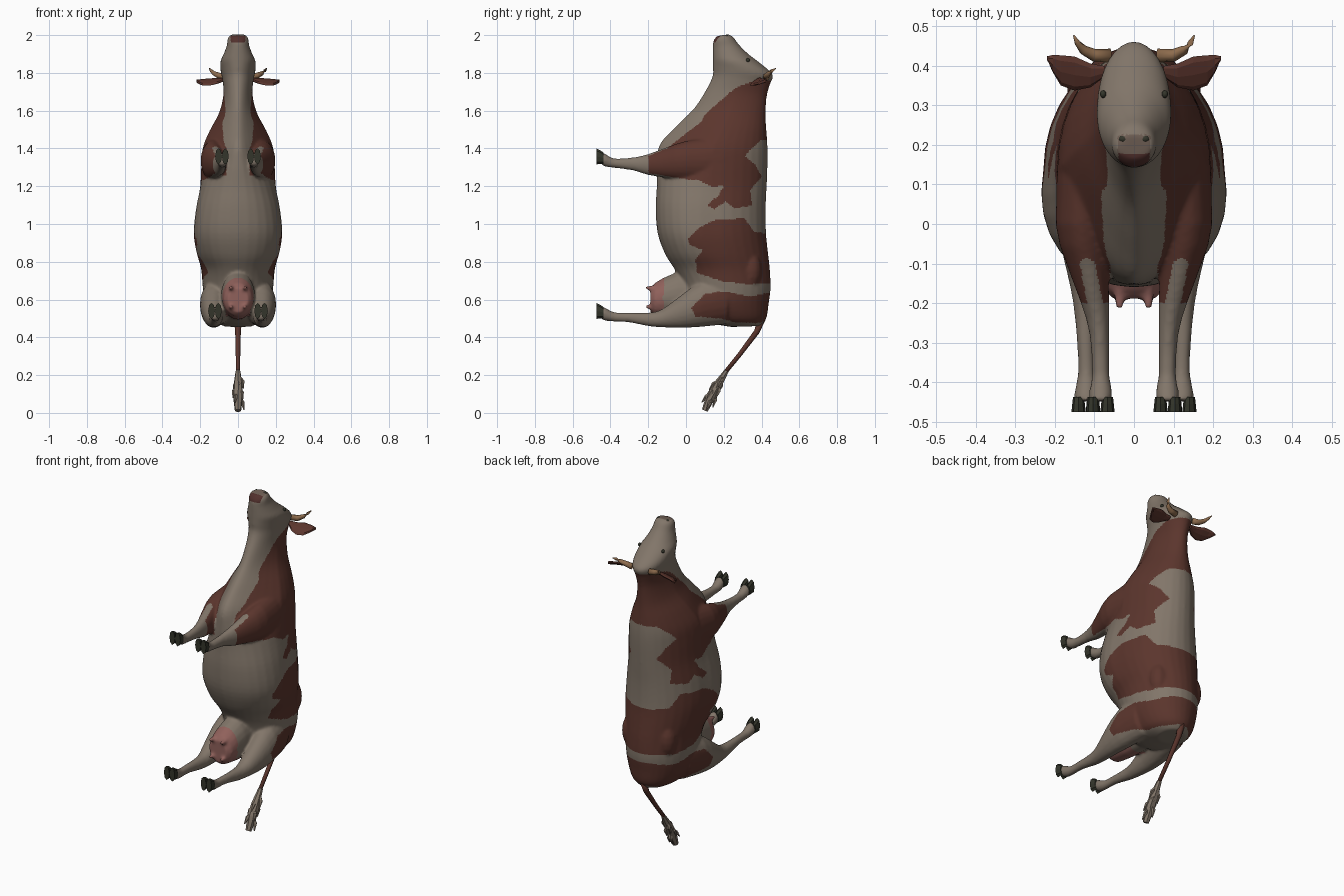
import bpy, bmesh, math, random
from mathutils import Vector

random.seed(4)
if "Cube" in bpy.data.objects:
    bpy.data.objects.remove(bpy.data.objects["Cube"])


def material(name, colour):
    m = bpy.data.materials.new(name)
    m.use_nodes = True
    m.diffuse_color = (*colour, 1)
    bsdf = m.node_tree.nodes["Principled BSDF"]
    bsdf.inputs["Base Color"].default_value = (*colour, 1)
    bsdf.inputs["Roughness"].default_value = 0.9
    return m


HIDE = material("pale hide", (.222, .18, .142))
BROWN = material("brown hide", (.105, .036, .026))
PINK = material("udder pink", (.28, .12, .105))
HORN = material("horn tan", (.27, .15, .075))
HOOF = material("hoof dark", (.034, .036, .024))
LIP = material("lip red", (.085, .03, .026))
MUZZLE = material("muzzle brown", (.16, .115, .09))


def loft(bm, rings, n=20):
    """Skin closed rings: centre, half axis u, half axis v, keel (pinch of the -v side)."""
    loops = []
    for c, u, v, keel in rings:
        c, u, v = Vector(c), Vector(u), Vector(v)
        loop = []
        for i in range(n):
            a = 2 * math.pi * i / n
            pinch = 1 - keel * max(0, -math.sin(a))
            loop.append(bm.verts.new(c + u * math.cos(a) * pinch + v * math.sin(a)))
        loops.append(loop)
    for a, b in zip(loops, loops[1:]):
        for i in range(n):
            j = (i + 1) % n
            bm.faces.new((a[i], a[j], b[j], b[i]))
    bm.faces.new(loops[0])
    bm.faces.new(loops[-1])


def spline(rows, steps=4):
    """Smooth curve through rows of numbers."""
    rows = [Vector(r) for r in rows]
    ends = [rows[0]] + rows + [rows[-1]]
    out = []
    for a, b, c, d in zip(ends, ends[1:], ends[2:], ends[3:]):
        for k in range(steps):
            t = k / steps
            out.append(b + (c - a) * (t / 2) + (a * 2 - b * 5 + c * 4 - d) * (t * t / 2)
                       + (b * 3 - a - c * 3 + d) * (t ** 3 / 2))
    return out + [rows[-1]]


def finish(bm, name, mats, smooth=True):
    bmesh.ops.recalc_face_normals(bm, faces=bm.faces)
    mesh = bpy.data.meshes.new(name)
    bm.to_mesh(mesh)
    bm.free()
    ob = bpy.data.objects.new(name, mesh)
    bpy.context.collection.objects.link(ob)
    for m in mats:
        mesh.materials.append(m)
    mesh.polygons.foreach_set("use_smooth", [smooth] * len(mesh.polygons))
    return ob


def tube(bm, points, radii, n=8):
    """Round tapered tube through points."""
    pts = [Vector(p) for p in points]
    rings = []
    for i, p in enumerate(pts):
        d = (pts[min(i + 1, len(pts) - 1)] - pts[max(i - 1, 0)]).normalized()
        u = d.cross(Vector((0, .6, .8)) if abs(d.x) > .5 else Vector((1, 0, 0))).normalized()
        rings.append((p, u * radii[i], d.cross(u) * radii[i], 0))
    loft(bm, rings, n)


def ball(bm, centre, size):
    made = bmesh.ops.create_uvsphere(bm, u_segments=12, v_segments=8, radius=1)["verts"]
    bmesh.ops.scale(bm, vec=size, verts=made)
    bmesh.ops.translate(bm, vec=centre, verts=made)


# Trunk, neck and head: belly y, belly z, back y, back z, half width, keel
trunk = [
    (.24, .455, .39, .46, .07, 0), (.08, .49, .425, .5, .135, 0), (0, .58, .438, .58, .175, 0),
    (-.02, .68, .448, .66, .187, 0), (-.06, .76, .444, .76, .195, 0),
    (-.11, .84, .434, .85, .216, -.15), (-.15, .95, .424, .95, .229, -.22),
    (-.16, 1.08, .422, 1.08, .218, -.2), (-.155, 1.2, .427, 1.2, .2, -.05),
    (-.155, 1.32, .432, 1.32, .194, .3), (-.14, 1.42, .432, 1.4, .185, .5),
    (-.06, 1.51, .427, 1.48, .15, .5), (.04, 1.61, .422, 1.57, .1, .35),
    (.1, 1.7, .427, 1.67, .077, .1), (.14, 1.78, .445, 1.74, .082, 0),
    (.142, 1.83, .46, 1.79, .092, 0), (.142, 1.87, .395, 1.85, .093, 0),
    (.142, 1.9, .33, 1.9, .076, 0), (.142, 1.935, .28, 1.95, .06, 0),
    (.145, 1.97, .25, 1.99, .055, 0), (.165, 1.995, .225, 2.004, .043, 0)]
bm = bmesh.new()
loft(bm, [((0, (fy + by) / 2, (fz + bz) / 2), (w, 0, 0), (0, (by - fy) / 2, (bz - fz) / 2), k)
          for fy, fz, by, bz, w, k in spline(trunk)], 32)

# Legs: y, centre z, half depth z, centre x, half width x
hind = [
    (.22, .6, .13, .1, .085), (.08, .575, .12, .122, .08), (-.03, .535, .085, .13, .06),
    (-.13, .5, .047, .126, .042), (-.2, .495, .036, .124, .03), (-.3, .505, .026, .122, .022),
    (-.38, .508, .025, .12, .022), (-.42, .52, .033, .121, .029), (-.448, .53, .036, .122, .029)]
fore = [
    (.2, 1.34, .13, .11, .08), (.0, 1.335, .105, .13, .068), (-.1, 1.325, .082, .118, .053),
    (-.2, 1.315, .056, .098, .036), (-.28, 1.318, .035, .087, .025), (-.38, 1.322, .025, .084, .022),
    (-.42, 1.335, .033, .084, .029), (-.448, 1.348, .035, .085, .029)]
for s in (-1, 1):
    for leg in (hind, fore):
        loft(bm, [((s * x, y, z), (w, 0, 0), (0, 0, h), 0) for y, z, h, x, w in spline(leg, 2)])
    # Hip bone
    ball(bm, (s * .115, .345, .755), (.056, .056, .1))

# Udder with teats, fused with the body
loft(bm, [((0, y, z), (w, 0, 0), (0, 0, h), 0) for y, z, w, h in (
    (.08, .62, .09, .13), (-.05, .62, .09, .125), (-.12, .61, .084, .105),
    (-.165, .6, .075, .088), (-.188, .597, .055, .065))])
for s in (-1, 1):
    for z in (.56, .66):
        tube(bm, [(s * .035, -.16, z), (s * .036, -.195, z), (s * .037, -.216, z + .004)],
             (.018, .013, .008), 10)

body = finish(bm, "body", [HIDE])
mod = body.modifiers.new("fuse", "REMESH")
mod.mode, mod.voxel_size, mod.use_smooth_shade = "VOXEL", .0075, True
mod = body.modifiers.new("soften", "SMOOTH")
mod.factor, mod.iterations = .5, 8
graph = bpy.context.evaluated_depsgraph_get()
fused = bpy.data.meshes.new_from_object(body.evaluated_get(graph))
body.modifiers.clear()
body.data = fused
fused.materials.clear()
for m in (HIDE, BROWN, PINK, LIP, MUZZLE):
    fused.materials.append(m)

# Brown patch outlines in the side plane (y, z)
patches = [
    [(.6, 1.77), (.35, 1.755), (.26, 1.72), (.18, 1.65), (.1, 1.58), (.08, 1.54), (.0, 1.48),
     (-.1, 1.4), (-.2, 1.36), (-.2, 1.27), (-.02, 1.24), (.07, 1.23), (.13, 1.2), (.2, 1.2),
     (.17, 1.15), (.11, 1.1), (.15, 1.08), (.21, 1.12), (.26, 1.08), (.35, 1.1), (.34, 1.18),
     (.4, 1.25), (.37, 1.31), (.31, 1.36), (.39, 1.44), (.6, 1.48)],
    [(.01, .92), (.07, .98), (.15, 1.02), (.31, 1.03), (.36, .96), (.6, .92), (.6, .7),
     (.33, .68), (.18, .7), (.06, .74), (.05, .81), (.09, .86), (.02, .89)],
    [(.03, .555), (.1, .63), (.2, .645), (.34, .615), (.6, .67), (.6, .52), (.37, .475),
     (.26, .48), (.18, .5), (.05, .51)]]


def inside(y, z, poly):
    hit = False
    for (ya, za), (yb, zb) in zip(poly, poly[1:] + poly[:1]):
        if (za > z) != (zb > z) and y < (yb - ya) * (z - za) / (zb - za) + ya:
            hit = not hit
    return hit


for f in fused.polygons:
    x, y, z = f.center
    f.use_smooth = True
    if (y < -.115 and abs(x) < .082 and .48 < z < .72) or (y < .02 and abs(x) < .065 and z < .56):
        f.material_index = 2
    elif z > 1.962 and y < .178 and abs(x) < .038:
        f.material_index = 3
    elif z > 1.975 and y < .225 and abs(x) < .042:
        f.material_index = 4
    elif (abs(x) > .06 or y > .2) and any(inside(y, z, p) for p in patches):
        f.material_index = 1

# Cloven hooves, two claws on each foot
for s, side in ((1, "left"), (-1, "right")):
    for name, x, z in (("hind", .122, .53), ("front", .085, 1.348)):
        bm = bmesh.new()
        for k in (-1, 1):
            cx = s * x + k * .018
            loft(bm, [((cx, -.437, z), (.014, 0, 0), (0, 0, .03), 0),
                      ((cx, -.455, z + .006), (.016, 0, 0), (0, 0, .037), 0),
                      ((cx, -.475, z + .01), (.018, 0, 0), (0, 0, .042), 0)], 8)
        finish(bm, f"{name}_{side}_hoof", [HOOF], False)

    # Ear: flat pointed leaf
    bm = bmesh.new()
    loft(bm, [((s * ex, ey, ez), (0, w, w * .45), (0, -.004, .008), 0) for ex, ey, ez, w in (
        (.075, .385, 1.765, .014), (.11, .375, 1.757, .03), (.15, .38, 1.752, .043),
        (.185, .388, 1.75, .038), (.205, .405, 1.753, .022), (.22, .42, 1.757, .003))], 8)
    finish(bm, f"{side}_ear", [BROWN], False)

    # Horn: short upward curve
    bm = bmesh.new()
    tube(bm, [(s * .06, .425, 1.778), (s * .1, .426, 1.785), (s * .128, .44, 1.798),
              (s * .142, .456, 1.812), (s * .152, .476, 1.824)], (.018, .016, .012, .008, .002))
    finish(bm, f"{side}_horn", [HORN])

    # Eye and nostril: small dark beads
    for name, pos, size in (("eye", (s * .078, .328, 1.868), (.008, .01, .01)),
                            ("nostril", (s * .027, .215, 1.995), (.012, .009, .008))):
        bm = bmesh.new()
        ball(bm, pos, size)
        finish(bm, f"{side}_{name}", [HOOF])

# Tail and its ragged tuft
bm = bmesh.new()
tube(bm, [(0, .4, .5), (0, .375, .43), (0, .285, .31), (0, .2, .205)], (.022, .015, .012, .011))
finish(bm, "tail", [BROWN])
bm = bmesh.new()
tube(bm, [(0, .215, .222), (0, .17, .15), (0, .135, .09), (0, .1, .012)],
     (.013, .024, .027, .017), 7)
for i in range(9):
    a, t = i * 2.4, i / 9
    side = Vector((math.cos(a), .8 * math.sin(a), -.6 * math.sin(a)))
    start = Vector((0, .2 - .07 * t, .2 - .12 * t))
    end = start + Vector((0, -.038, -.07)) + side * random.uniform(.026, .036)
    tube(bm, [start, (start + end) / 2 + side * .01, end], (.008, .011, .003), 5)
finish(bm, "tail_tuft", [HIDE], False)
